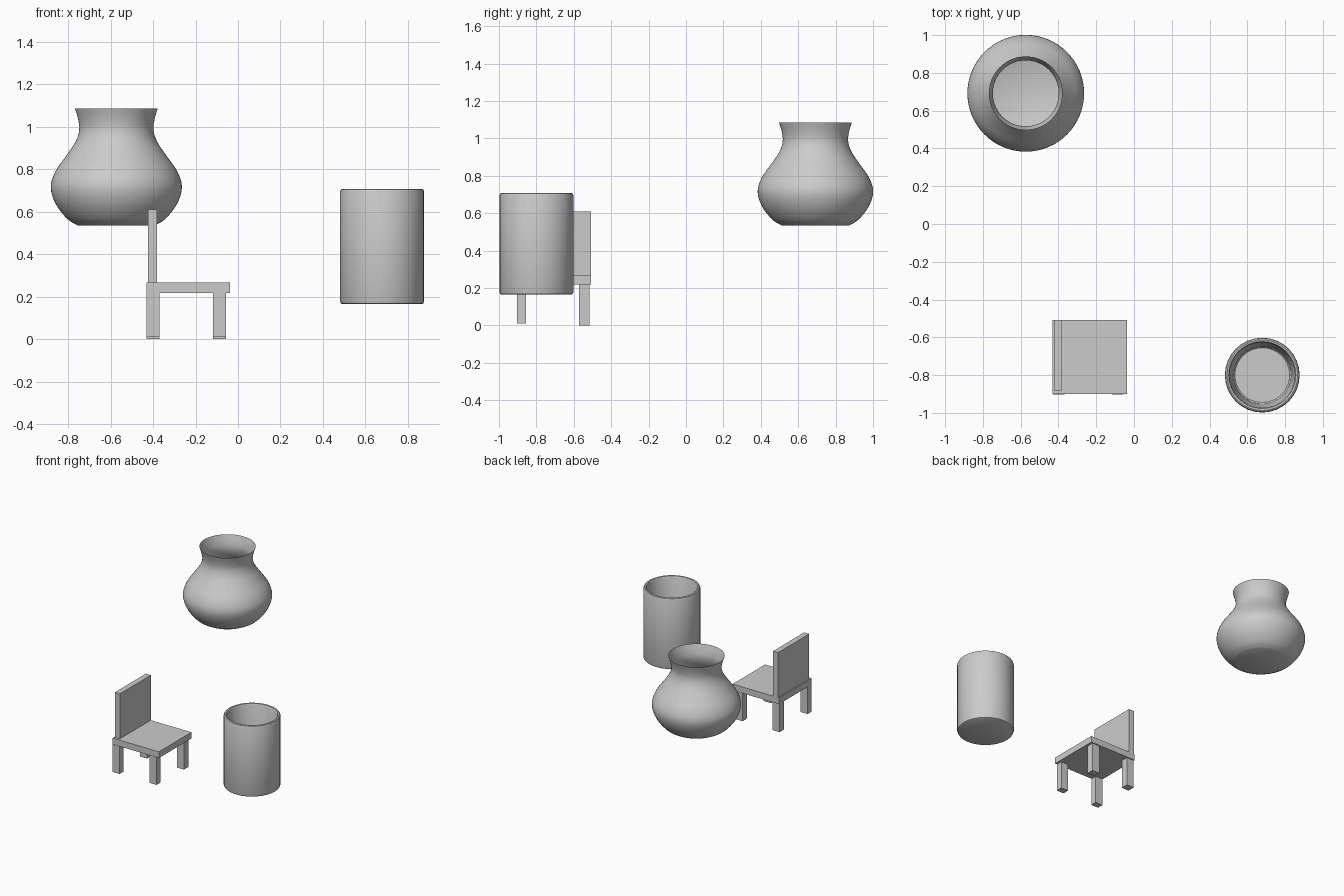
import bpy
import bmesh
from math import pi, cos, sin, radians
from mathutils import Vector

if "Cube" in bpy.data.objects:
    bpy.data.objects.remove(bpy.data.objects["Cube"])


def lathe(name, profile, centre, sides, smooth_angle):
    """Revolve (radius, z) points about a vertical axis; radius 0 makes a pole."""
    bm = bmesh.new()
    rings = []
    for r, z in profile:
        if r == 0:
            rings.append([bm.verts.new((0, 0, z))] * sides)
        else:
            rings.append([bm.verts.new((r * cos(2 * pi * i / sides), r * sin(2 * pi * i / sides), z))
                          for i in range(sides)])
    for a, b in zip(rings, rings[1:]):
        for i in range(sides):
            j = (i + 1) % sides
            corners = list(dict.fromkeys((a[i], a[j], b[j], b[i])))
            bm.faces.new(corners)
    mesh = bpy.data.meshes.new(name)
    bm.to_mesh(mesh)
    bm.free()
    obj = bpy.data.objects.new(name, mesh)
    obj.location = (*centre, 0)
    bpy.context.collection.objects.link(obj)
    bpy.context.view_layer.objects.active = obj
    obj.select_set(True)
    bpy.ops.object.shade_smooth_by_angle(angle=radians(smooth_angle))
    obj.select_set(False)
    return obj


def smooth_curve(points, steps):
    """Catmull-Rom curve through the profile points."""
    p = [Vector(q) for q in points]
    p = [2 * p[0] - p[1]] + p + [2 * p[-1] - p[-2]]
    out = []
    for a, b, c, d in zip(p, p[1:], p[2:], p[3:]):
        for s in range(steps):
            t = s / steps
            out.append(0.5 * (2 * b + (c - a) * t + (2 * a - 5 * b + 4 * c - d) * t * t
                              + (3 * b - a - 3 * c + d) * t ** 3))
    return out + [p[-2]]


def box(name, x, y, z):
    bpy.ops.mesh.primitive_cube_add(size=1)
    obj = bpy.context.object
    obj.name = name
    for v in obj.data.vertices:
        v.co = [lo + (c + 0.5) * (hi - lo) for c, (lo, hi) in zip(v.co, (x, y, z))]
    return obj


# Vase: thin shell with a flat base
vase_side = [(0.18, 0.534), (0.23, 0.565), (0.285, 0.635), (0.309, 0.715), (0.287, 0.79),
             (0.235, 0.865), (0.192, 0.93), (0.175, 0.985), (0.18, 1.035), (0.195, 1.086)]
lathe("vase", [(0, 0.534)] + [tuple(v) for v in smooth_curve(vase_side, 4)], (-0.573, 0.692), 64, 40)

# Cup: rounded outer edges, tapered inside
cup_profile = [(0, 0.164), (0.187, 0.164), (0.194, 0.168), (0.198, 0.178),
               (0.198, 0.694), (0.194, 0.704), (0.187, 0.708),
               (0.178, 0.706), (0.173, 0.694), (0.153, 0.215), (0.145, 0.205), (0, 0.205)]
lathe("cup", cup_profile, (0.679, -0.80), 32, 35)

# Chair seat and backrest
box("seat", (-0.432, -0.038), (-0.90, -0.508), (0.218, 0.266))
box("backrest", (-0.424, -0.381), (-0.882, -0.508), (0.262, 0.61))

# Chair legs
for side, x in (("left", (-0.43, -0.369)), ("right", (-0.117, -0.056))):
    box("front_leg_" + side, x, (-0.903, -0.855), (0.009, 0.22))
    box("back_leg_" + side, x, (-0.572, -0.516), (0.0, 0.22))
